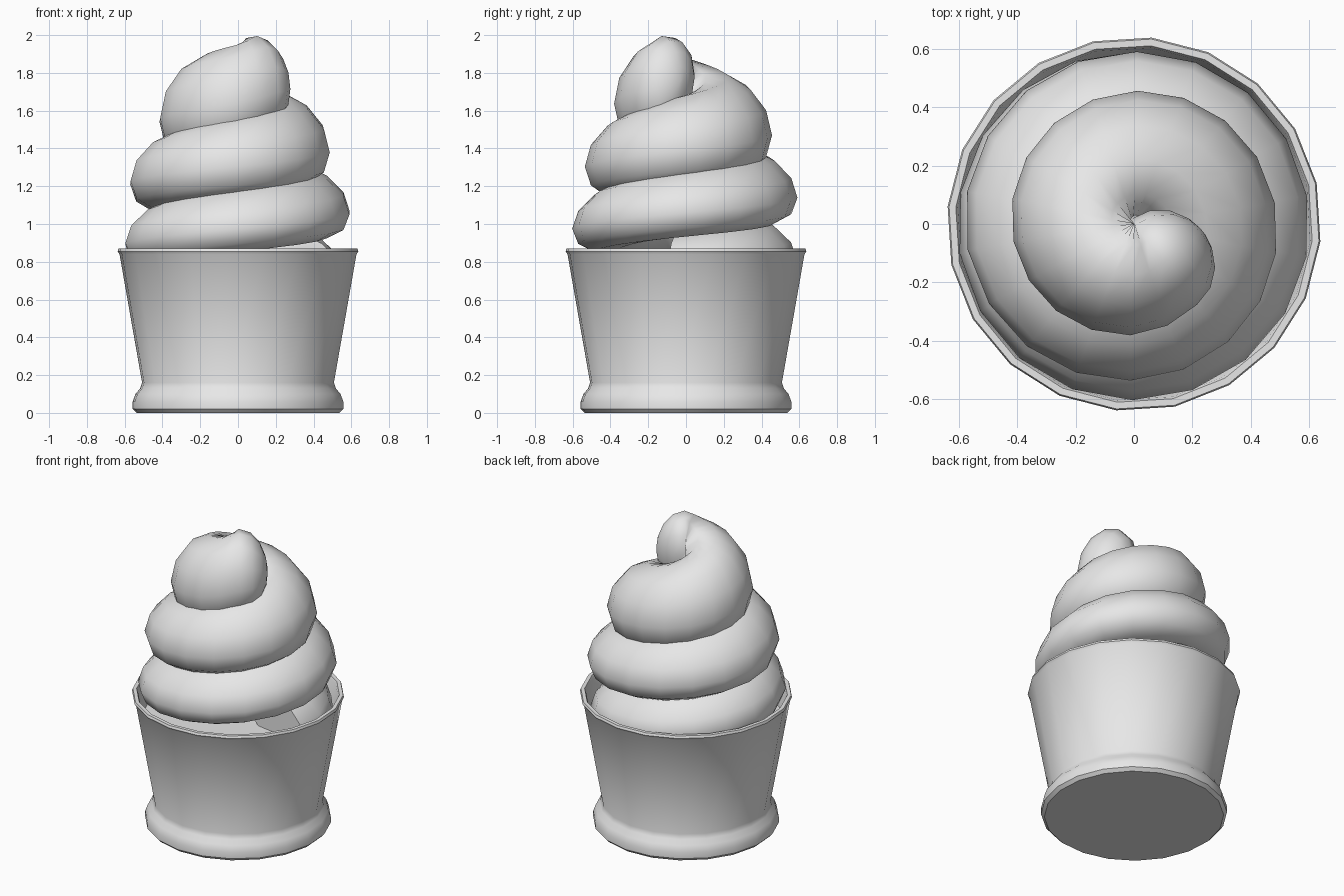
import bpy, bmesh
from math import sin, cos, pi, radians
from mathutils import Vector

cube = bpy.data.objects.get("Cube")
if cube:
    bpy.data.objects.remove(cube)

grey = bpy.data.materials.new("plain_grey")
grey.use_nodes = True
grey.diffuse_color = (0.8, 0.8, 0.8, 1)
grey.node_tree.nodes["Principled BSDF"].inputs["Base Color"].default_value = grey.diffuse_color


def build(name, rings, angle):
    """Skin closed rings of points, cap both ends and smooth the result."""
    bm = bmesh.new()
    loops = [[bm.verts.new(p) for p in ring] for ring in rings]
    n = len(loops[0])
    for a, b in zip(loops, loops[1:]):
        for i in range(n):
            j = (i + 1) % n
            bm.faces.new((a[i], a[j], b[j], b[i]))
    bm.faces.new(loops[0][::-1])
    bm.faces.new(loops[-1])
    bmesh.ops.recalc_face_normals(bm, faces=bm.faces)
    mesh = bpy.data.meshes.new(name)
    bm.to_mesh(mesh)
    bm.free()
    mesh.materials.append(grey)
    obj = bpy.data.objects.new(name, mesh)
    bpy.context.collection.objects.link(obj)
    bpy.ops.object.select_all(action="DESELECT")
    obj.select_set(True)
    bpy.context.view_layer.objects.active = obj
    bpy.ops.object.shade_smooth_by_angle(angle=radians(angle))
    return obj


# Cup: twenty-sided turned profile with a rounded foot and an open rim
SIDES = 20
cup_profile = [(0.54, 0), (0.56, 0.02), (0.56, 0.06), (0.545, 0.1), (0.52, 0.13),
               (0.51, 0.16), (0.63, 0.84), (0.64, 0.855), (0.635, 0.87),
               (0.612, 0.87), (0.605, 0.855), (0.58, 0.7)]
start = radians(12.6)
build("cup", [[(r * cos(start + 2 * pi * i / SIDES), r * sin(start + 2 * pi * i / SIDES), z)
               for i in range(SIDES)] for r, z in cup_profile], 40)

# Swirl: angle, outer radius, centre height, half width, half height
KEYS = [(-1090, 0.57, 0.78, 0.24, 0.17), (-900, 0.605, 0.95, 0.24, 0.17),
        (-720, 0.60, 1.12, 0.24, 0.18), (-540, 0.58, 1.28, 0.24, 0.2),
        (-360, 0.49, 1.45, 0.24, 0.23), (-180, 0.42, 1.61, 0.23, 0.27),
        (-90, 0.38, 1.69, 0.205, 0.26), (-52, 0.35, 1.745, 0.185, 0.25)]
LEAN = 0.25
SEGMENTS = 12


def swirl_at(angle):
    for a, b in zip(KEYS, KEYS[1:]):
        if angle <= b[0]:
            t = (angle - a[0]) / (b[0] - a[0])
            return [u + (v - u) * t for u, v in zip(a, b)][1:]
    return KEYS[-1][1:]


def section(angle, scale=1, forward=0):
    """Leaning oval across the spiral path, optionally pushed along it."""
    outer, height, wide, tall = swirl_at(angle)
    out = Vector((cos(radians(angle)), sin(radians(angle)), 0))
    along = Vector((-out.y, out.x, 0))
    centre = out * (outer - wide) + along * forward + Vector((0, 0, height))
    points = []
    for i in range(SEGMENTS):
        t = 2 * pi * i / SEGMENTS
        dr = wide * cos(t) * scale
        points.append(centre + out * dr + Vector((0, 0, tall * sin(t) * scale - LEAN * dr)))
    return points


first, last = KEYS[0][0], KEYS[-1][0]
steps = 52
rings = [section(first + (last - first) * i / steps) for i in range(steps + 1)]
# Rounded end of the swirl
for t in (25, 48, 70, 86):
    rings.append(section(last, cos(radians(t)), 0.17 * sin(radians(t))))
build("cream_swirl", rings, 75)
